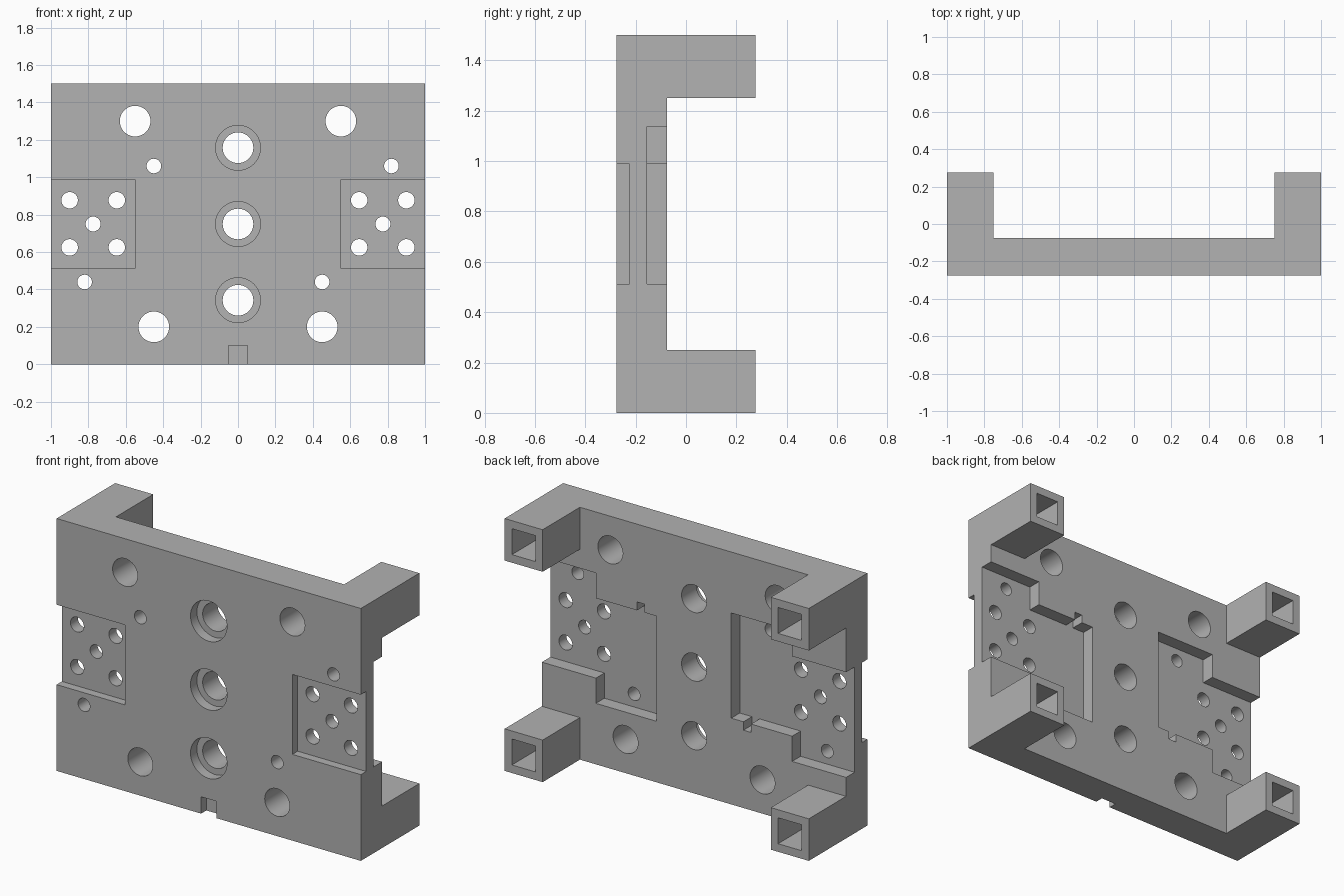
import bpy, bmesh, math

cube = bpy.data.objects.get("Cube")
if cube:
    bpy.data.objects.remove(cube, do_unlink=True)

WIDTH, HEIGHT = 2.0, 1.5
FRONT, BACK, LEG_END = -0.275, -0.075, 0.275
OUT = 0.4            # cutters run past the surface to here

grey = bpy.data.materials.new("machined grey")
grey.use_nodes = True
colour = (0.445, 0.445, 0.445, 1)
grey.diffuse_color = colour
grey.node_tree.nodes["Principled BSDF"].inputs["Base Color"].default_value = colour


def prism(name, outline, y0, y1):
    """Extrude an x-z outline along y."""
    bm = bmesh.new()
    face = bm.faces.new([bm.verts.new((x, y0, z)) for x, z in outline])
    ext = bmesh.ops.extrude_face_region(bm, geom=[face])["geom"]
    moved = [v for v in ext if isinstance(v, bmesh.types.BMVert)]
    bmesh.ops.translate(bm, verts=moved, vec=(0, y1 - y0, 0))
    bmesh.ops.recalc_face_normals(bm, faces=bm.faces)
    mesh = bpy.data.meshes.new(name)
    bm.to_mesh(mesh)
    bm.free()
    obj = bpy.data.objects.new(name, mesh)
    bpy.context.collection.objects.link(obj)
    return obj


def rect(x0, x1, z0, z1):
    return [(x0, z0), (x1, z0), (x1, z1), (x0, z1)]


def circle(x, z, r, n=40):
    return [(x + r * math.cos(2 * math.pi * i / n),
             z + r * math.sin(2 * math.pi * i / n)) for i in range(n)]


def turned(outline):
    """Half turn about the plate centre."""
    return [(-x, HEIGHT - z) for x, z in outline]


# Solid block that everything is cut from
body = prism("bracket_plate", rect(-WIDTH / 2, WIDTH / 2, 0, HEIGHT), FRONT, LEG_END)
body.data.materials.append(grey)
bpy.context.view_layer.objects.active = body
body.select_set(True)


def cut(outline, y0, y1):
    cutter = prism("cutter", outline, y0, y1)
    cutter.hide_render = True
    mod = body.modifiers.new("cut", "BOOLEAN")
    mod.operation = "DIFFERENCE"
    mod.solver = "EXACT"
    mod.object = cutter
    bpy.ops.object.modifier_apply(modifier=mod.name)
    bpy.data.objects.remove(cutter, do_unlink=True)


# Cross-shaped clearance leaves four corner legs
a, lo, hi = 0.75, 0.25, 1.25
cut([(-a, -OUT), (a, -OUT), (a, lo), (1.2, lo), (1.2, hi), (a, hi),
     (a, 1.9), (-a, 1.9), (-a, hi), (-1.2, hi), (-1.2, lo), (-a, lo)], BACK, OUT)

# Square sockets in the leg ends
for cx in (-0.875, 0.875):
    for cz in (0.125, 1.375):
        cut(rect(cx - 0.077, cx + 0.077, cz - 0.077, cz + 0.077), BACK, OUT)

# Stepped pockets in the back, each with a small notch
step = 0.645
low, mid_low, mid_high, high = 0.3625, 0.5125, 0.9875, 1.1375
pocket = [(0.245, low), (step, low), (step, mid_low), (1.1, mid_low),
          (1.1, high), (step, high), (step, mid_high),
          (0.375, mid_high), (0.375, 1.0375), (0.325, 1.0375),
          (0.325, mid_high), (0.245, mid_high)]
for outline in (pocket, turned(pocket)):
    cut(outline, -0.155, 0)

# Shallow pockets in the front, and the locating notch at the bottom
for outline in (rect(0.55, 1.1, mid_low, mid_high), rect(-1.1, -0.55, mid_low, mid_high)):
    cut(outline, -OUT, FRONT + 0.05)
cut(rect(-0.05, 0.05, -0.1, 0.1), -OUT, FRONT + 0.05)

# Counterbored holes down the middle
for z in (0.3425, 0.75, 1.1575):
    cut(circle(0, z, 0.12), -OUT, FRONT + 0.06)
    cut(circle(0, z, 0.082), -OUT, 0)

# Plain through holes
for side in (-1, 1):
    holes = [(0.55, 1.3, 0.082), (0.45, 0.2, 0.082), (0.775, 0.75, 0.04)]
    holes += [(x, z, 0.044) for x in (0.648, 0.9) for z in (0.625, 0.877)]
    for x, z, r in holes:
        cut(circle(side * x, z, r), -OUT, 0)
for x, z in ((0.82, 1.06), (0.45, 0.44)):
    hole = circle(x, z, 0.039)
    cut(hole, -OUT, 0)
    cut(turned(hole), -OUT, 0)

# Smooth bores, sharp machined edges
for p in body.data.polygons:
    p.material_index = 0
bpy.ops.object.shade_smooth_by_angle(angle=math.radians(30))
